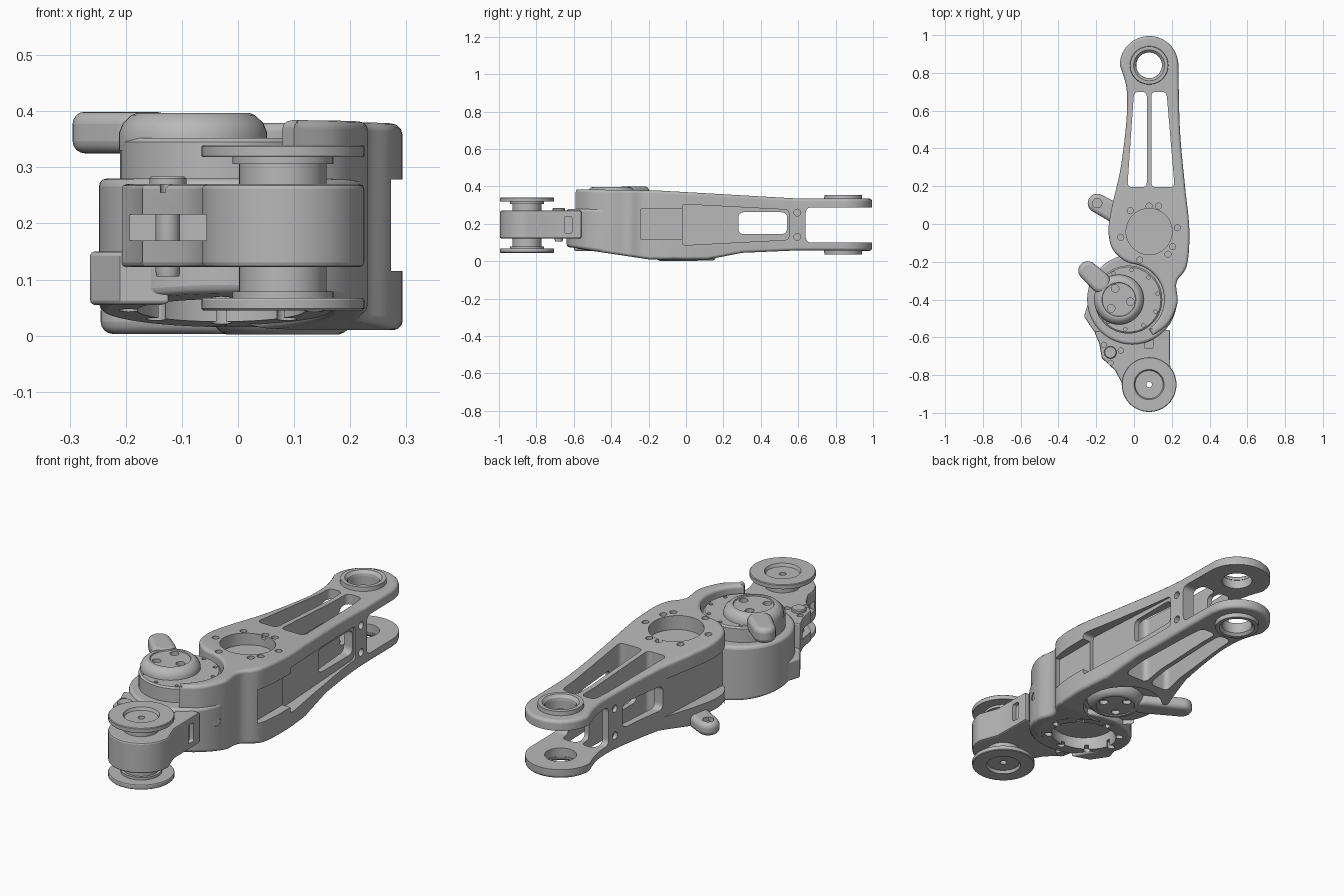
import bpy, bmesh, math
from mathutils import Vector

if "Cube" in bpy.data.objects:
    bpy.data.objects.remove(bpy.data.objects["Cube"])

GREY = (0.48, 0.48, 0.48, 1)
metal = bpy.data.materials.new("satin_grey")
metal.use_nodes = True
metal.diffuse_color = GREY
metal.node_tree.nodes["Principled BSDF"].inputs["Base Color"].default_value = GREY


def arc(cx, cy, r, a0, a1, n=24):
    angles = [math.radians(a0 + (a1 - a0) * i / n) for i in range(n + 1)]
    return [(cx + r * math.cos(a), cy + r * math.sin(a)) for a in angles]


def circle(cx, cy, r, n=48):
    return arc(cx, cy, r, 0, 360, n)[:-1]


def spline(pts, n=6):
    # Smooth open curve through the points
    p = [Vector(q) for q in [pts[0]] + pts + [pts[-1]]]
    out = []
    for a, b, c, d in zip(p, p[1:], p[2:], p[3:]):
        for i in range(n):
            t = i / n
            out.append(tuple(0.5 * (2 * b + (c - a) * t + (2 * a - 5 * b + 4 * c - d) * t * t
                                    + (3 * b - a - 3 * c + d) * t ** 3)))
    return out + [pts[-1]]


def rounded(pts, r, n=5):
    # Polygon with its corners rounded; r stays under half of the shortest side
    out = []
    for i, q in enumerate(pts):
        q, a, b = Vector(q), Vector(pts[i - 1]), Vector(pts[(i + 1) % len(pts)])
        s, e = q + (a - q).normalized() * r, q + (b - q).normalized() * r
        for k in range(n + 1):
            t = k / n
            out.append(tuple(s * (1 - t) ** 2 + q * 2 * t * (1 - t) + e * t * t))
    return out


def box(x0, x1, y0, y1):
    return [(x0, y0), (x1, y0), (x1, y1), (x0, y1)]


def prism(name, outlines, lo, hi, axis="z"):
    # Extrude one or more outlines along z, or along x when they are given in y and z
    if not isinstance(outlines[0], list):
        outlines = [outlines]
    bm = bmesh.new()
    for pts in outlines:
        place = (lambda p, h: (p[0], p[1], h)) if axis == "z" else (lambda p, h: (h, p[0], p[1]))
        face = bm.faces.new([bm.verts.new(place(p, lo)) for p in pts])
        new = bmesh.ops.extrude_face_region(bm, geom=[face])["geom"]
        step = (0, 0, hi - lo) if axis == "z" else (hi - lo, 0, 0)
        bmesh.ops.translate(bm, vec=step, verts=[v for v in new if isinstance(v, bmesh.types.BMVert)])
    return finish(name, bm)


def height(profile, y):
    for (y0, z0), (y1, z1) in zip(profile, profile[1:]):
        if y <= y1:
            return z0 + (z1 - z0) * (y - y0) / (y1 - y0)
    return profile[-1][1]


def soft_slab(name, pts, bottom, top, r, n=3):
    # Slab with rounded rims whose top and bottom follow height profiles along y
    bm = bmesh.new()
    inward = []
    for i, q in enumerate(pts):
        t = (Vector(pts[(i + 1) % len(pts)]) - Vector(pts[i - 1])).normalized()
        inward.append(Vector((-t.y, t.x)))
    turns = [math.pi / 2 * k / n for k in range(n + 1)]
    low = [(r * (1 - math.sin(a)), r * (1 - math.cos(a))) for a in turns]
    levels = low + [(inset, 1 - h) for inset, h in reversed(low)]
    rings = [[bm.verts.new((*(Vector(q) + m * inset), h)) for q, m in zip(pts, inward)] for inset, h in levels]
    for a, b in zip(rings, rings[1:]):
        for i in range(len(pts)):
            bm.faces.new((a[i - 1], a[i], b[i], b[i - 1]))
    bm.faces.new(rings[0][::-1])
    bm.faces.new(rings[-1])
    for y, _ in bottom[1:-1] + top[1:-1]:
        bmesh.ops.bisect_plane(bm, geom=bm.verts[:] + bm.edges[:] + bm.faces[:], plane_co=(0, y, 0), plane_no=(0, 1, 0))
    for v in bm.verts:
        v.co.z += height(top, v.co.y) - 1 if v.co.z > 0.5 else height(bottom, v.co.y)
    bmesh.ops.triangulate(bm, faces=bm.faces)
    return finish(name, bm)


def lathe(name, cx, cy, profile, n=48):
    # Radius and height profile turned about a vertical axis; a closed profile leaves a bore
    bm = bmesh.new()
    bored = profile[0] == profile[-1]
    rings = [[bm.verts.new((x, y, z)) for x, y in circle(cx, cy, r, n)] for r, z in profile[:-1 if bored else None]]
    for a, b in zip(rings, rings[1:] + rings[:1] if bored else rings[1:]):
        for i in range(n):
            bm.faces.new((a[i - 1], a[i], b[i], b[i - 1]))
    if not bored:
        bm.faces.new(rings[0])
        bm.faces.new(rings[-1])
    return finish(name, bm)


def finish(name, bm):
    bmesh.ops.recalc_face_normals(bm, faces=bm.faces)
    mesh = bpy.data.meshes.new(name)
    bm.to_mesh(mesh)
    bm.free()
    mesh.materials.append(metal)
    obj = bpy.data.objects.new(name, mesh)
    bpy.context.collection.objects.link(obj)
    smooth(obj)
    return obj


def smooth(obj):
    bpy.ops.object.select_all(action="DESELECT")
    obj.select_set(True)
    bpy.context.view_layer.objects.active = obj
    bpy.ops.object.shade_smooth_by_angle(angle=math.radians(32))


def cut(obj, outlines, lo, hi, axis="z", operation="DIFFERENCE"):
    tool = prism("cutter", outlines, lo, hi, axis)
    mod = obj.modifiers.new("cut", "BOOLEAN")
    mod.object, mod.operation, mod.solver = tool, operation, "EXACT"
    bpy.context.view_layer.objects.active = obj
    bpy.ops.object.modifier_apply(modifier=mod.name)
    bpy.data.objects.remove(tool)
    smooth(obj)


def bevel(obj, width, segments=3, angle=40):
    mod = obj.modifiers.new("round", "BEVEL")
    mod.width, mod.segments, mod.angle_limit = width, segments, math.radians(angle)
    bpy.context.view_layer.objects.active = obj
    bpy.ops.object.modifier_apply(modifier=mod.name)
    smooth(obj)


JX, JY = 0.08, -0.04      # shoulder joint
EX, EY = -0.08, -0.40     # elbow joint
RX, RY = 0.08, 0.84       # rear eye
AX, AY = 0.08, -0.85      # front axle

# Rear fork with a crescent guard around the elbow
left_edge = spline([(-0.075, 0.84), (-0.04, 0.72), (-0.04, 0.55), (-0.07, 0.3), (-0.115, 0.1), (-0.135, -0.03),
                    (-0.115, -0.13), (-0.05, -0.195), (0.005, -0.212)])
right_edge = spline([(0.1, -0.59), (0.18, -0.53), (0.23, -0.42), (0.225, -0.31), (0.28, -0.22), (0.293, -0.03),
                     (0.27, 0.2), (0.243, 0.5), (0.235, 0.84)])
plan = arc(RX, RY, 0.155, 0, 180, 32)[1:-1] + left_edge + arc(-0.03, EY, 0.19, 74, -55) + right_edge
fork = soft_slab("rear_fork", plan, [(-0.7, 0.085), (-0.2, 0.01), (0.12, 0.01), (0.3, 0.045), (0.6, 0.058), (1.1, 0.055)],
                 [(-0.7, 0.386), (-0.15, 0.378), (0.6, 0.335), (1.1, 0.335)], 0.016)
# Long openings either side of the rib
for opening in ([(-0.035, 0.195), (0.068, 0.195), (0.068, 0.7), (0.0, 0.7)],
                [(0.092, 0.195), (0.215, 0.195), (0.172, 0.7), (0.092, 0.7)]):
    cut(fork, rounded(opening, 0.027), -0.1, 0.5)
# Gap between the fork arms, and the window through the sides
cut(fork, rounded(box(0.64, 1.3, 0.1, 0.287), 0.03), -0.5, 0.5, "x")
cut(fork, rounded(box(0.28, 0.54, 0.145, 0.262), 0.03), -0.5, 0.5, "x")
# Side pockets
cut(fork, rounded([(-0.02, 0.085), (0.55, 0.115), (0.55, 0.275), (-0.02, 0.305)], 0.02), 0.232, 0.5, "x")
cut(fork, rounded([(-0.3, 0.085), (0.55, 0.115), (0.55, 0.275), (-0.3, 0.305)], 0.02), -0.5, -0.075, "x")
cut(fork, box(-0.24, -0.01, 0.115, 0.278), 0.25, 0.5, "x")
# Eye bores, shoulder recesses and bolt holes
cut(fork, circle(RX, RY, 0.07), -0.1, 0.5)
cut(fork, circle(JX, JY, 0.122), 0.31, 0.5)
cut(fork, circle(0.04, -0.03, 0.185), -0.1, 0.045)
bolts = [(0.08, 0.095), (0.13, 0.095), (-0.02, 0.07), (-0.07, -0.07), (0.23, -0.02), (0.205, -0.12), (0.18, -0.16),
         (0.03, -0.19)]
cut(fork, [circle(x, y, 0.016, 16) for x, y in bolts], 0.345, 0.5)
for lo, hi in ((0.215, 0.5), (-0.5, -0.02)):
    cut(fork, [circle(0.595, z, 0.018, 16) for z in (0.13, 0.26)], lo, hi, "x")
fork.modifiers.new("even_shading", "WEIGHTED_NORMAL").keep_sharp = True

# Raised collars on both eyes
for name, a, b in (("upper_eye_collar", 0.33, 0.355), ("lower_eye_collar", 0.06, 0.036)):
    lathe(name, RX, RY, [(0.068, a), (0.102, a), (0.1, b), (0.082, b), (0.07, (a + b) / 2), (0.068, a)])

# Elbow housing with sloping underside
housing = prism("elbow_housing", circle(-0.01, EY, 0.238, 72), -0.1, 0.28)
cut(housing, [(-0.7, 0.085), (-0.1, 0.005), (-0.1, 0.4), (-0.7, 0.4)], -0.5, 0.5, "x", "INTERSECT")
bevel(housing, 0.014)
cut(housing, circle(-0.03, EY, 0.15), -0.1, 0.12)
rim = [(-0.03 + 0.165 * math.cos(k * 0.785), EY + 0.165 * math.sin(k * 0.785)) for k in range(8)]
cut(housing, [circle(x, y, 0.018, 16) for x, y in rim], -0.1, 0.08)
cut(housing, [circle(y, 0.195, 0.02, 16) for y in (-0.47, -0.375)], 0.205, 0.5, "x")
# Lower shoe, inner neck to the shoulder and upper drum
shoe = prism("elbow_shoe", [(-0.225, -0.36), (-0.265, -0.49), (-0.21, -0.57), (-0.12, -0.6), (-0.2, -0.45)], 0.055, 0.15)
bevel(shoe, 0.008)
prism("joint_neck", rounded([(-0.05, -0.25), (0.225, -0.25), (0.246, -0.02), (-0.05, -0.02)], 0.02), 0.05, 0.28)
drum = lathe("elbow_drum", -0.03, EY, [(0.18, 0.2), (0.18, 0.345), (0.172, 0.352)])
ring = [(-0.03 + 0.158 * math.cos(k * 0.63 + 0.2), EY + 0.158 * math.sin(k * 0.63 + 0.2)) for k in range(10)]
cut(drum, [circle(x, y, 0.009, 12) for x, y in ring], 0.34, 0.4)


def joint_cap(name, cx, cy, tip, base, top, lever_z):
    # Domed cap with three screw holes and a radial lever
    d = 1 if top > base else -1
    cap = lathe(name + "_cap", cx, cy, [(0.132, base), (0.132, top - d * 0.035), (0.125, top - d * 0.018),
                                        (0.11, top - d * 0.004), (0.1, top), (0.09, top), (0.088, top - d * 0.005)])
    holes = [circle(cx + 0.062 * math.cos(a), cy + 0.062 * math.sin(a), 0.02, 20) for a in (1.9, 4.0, 6.1)]
    cut(cap, holes, top - 0.025, top + 0.025)
    heading = math.atan2(tip[1] - cy, tip[0] - cx)
    a = math.degrees(heading)
    start = (cx + 0.135 * math.cos(heading), cy + 0.135 * math.sin(heading))
    lever = prism(name + "_lever", arc(*tip, 0.05, a - 90, a + 90, 12) + arc(*start, 0.055, a + 90, a + 270, 12),
                  *lever_z)
    bevel(lever, 0.022, 4)
    return lever


joint_cap("elbow", EX, EY, (-0.245, -0.247), 0.33, 0.397, (0.325, 0.399))
lever = joint_cap("shoulder", JX, JY, (-0.195, 0.11), 0.07, 0.002, (0.003, 0.065))
cut(lever, circle(-0.195, 0.11, 0.027, 6), 0.045, 0.1)

# Forearm: wedge plate running from the elbow to the axle hub
arm_plan = [(0.19, -0.56), (-0.15, -0.56), (-0.21, -0.57), (-0.185, -0.63), (-0.17, -0.71), (-0.1, -0.775),
            (-0.065, -0.84)] + arc(AX, AY, 0.145, 180, 360)[1:] + [(0.192, -0.76)]
forearm = prism("forearm", arm_plan, 0.122, 0.27)
bevel(forearm, 0.008, 2, 50)
cut(forearm, box(-0.3, -0.03, -0.9, -0.61), 0.17, 0.216)
cut(forearm, rounded(box(0.055, 0.1, -0.66, -0.58), 0.01), 0.25, 0.4)
cut(forearm, rounded(box(-0.65, -0.61, 0.15, 0.24), 0.01), 0.17, 0.4, "x")
screws = [(-0.16, -0.64), (-0.07, -0.67), (-0.125, -0.735)]
cut(forearm, [circle(x, y, 0.014, 16) for x, y in screws], 0.255, 0.4)
cut(forearm, circle(AX, AY, 0.02, 20), 0.1, 0.4)
# Clevis pin with heads
lathe("clevis_pin", -0.125, -0.68, [(0.02, 0.105), (0.022, 0.115), (0.022, 0.27), (0.033, 0.27), (0.033, 0.28),
                                    (0.029, 0.284)], 24)

# Bored axle spindle and flanged discs
lathe("axle_spindle", AX, AY, [(0.015, 0.062), (0.078, 0.062), (0.078, 0.322), (0.015, 0.322), (0.015, 0.062)])
for name, out, inn in (("upper_disc", 0.34, 0.318), ("lower_disc", 0.045, 0.067)):
    d = 1 if out > inn else -1
    lathe(name, AX, AY, [(0.015, inn - d * 0.012), (0.09, inn - d * 0.012), (0.09, inn), (0.143, inn),
                         (0.145, inn + d * 0.003), (0.145, out - d * 0.003), (0.142, out), (0.08, out),
                         (0.074, out - d * 0.014), (0.015, out - d * 0.014), (0.015, inn - d * 0.012)])
